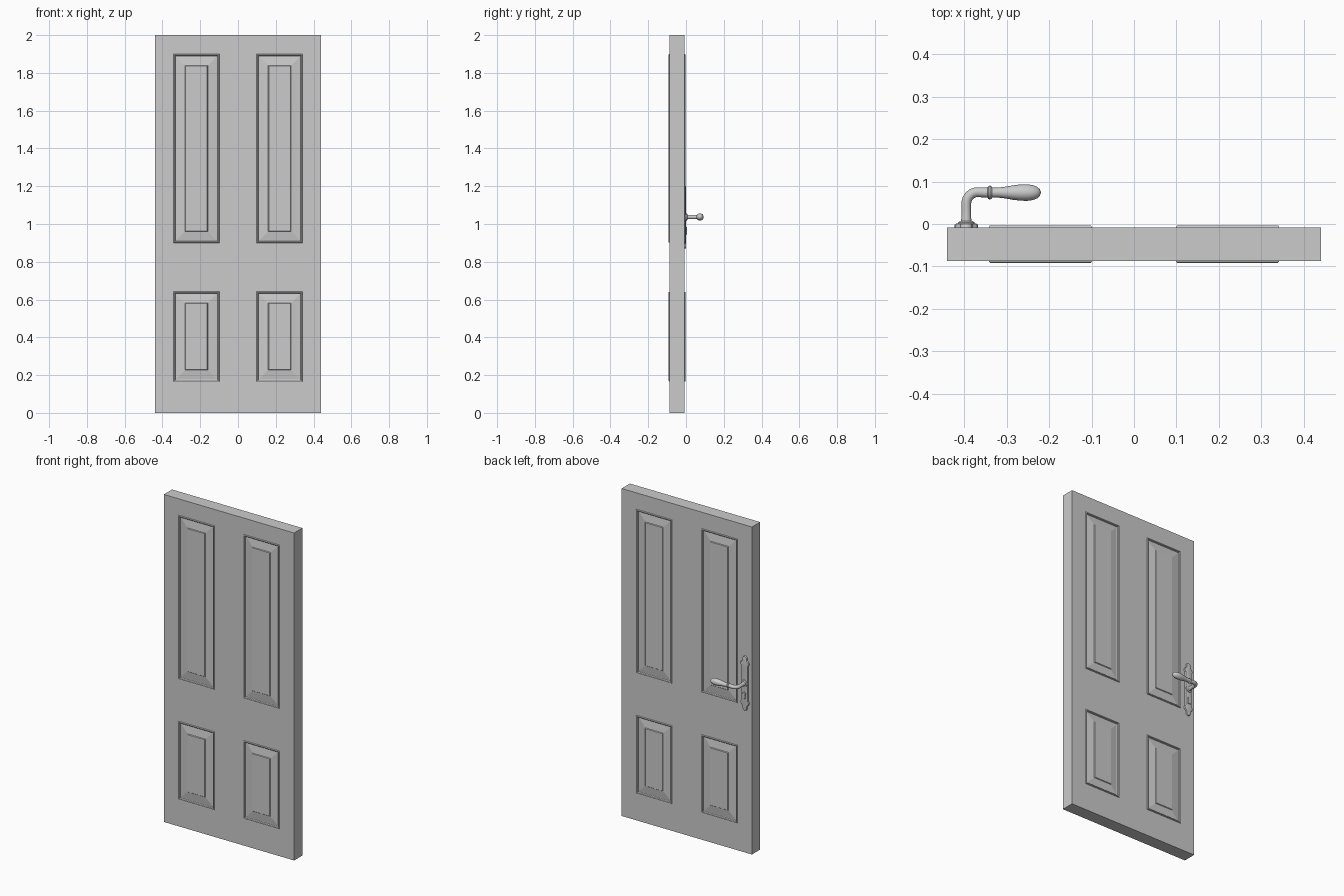
import bpy, bmesh, math
from mathutils import Vector

if "Cube" in bpy.data.objects:
    bpy.data.objects.remove(bpy.data.objects["Cube"])


def finish(name, bm, smooth=True):
    bmesh.ops.remove_doubles(bm, verts=bm.verts, dist=1e-5)
    bmesh.ops.recalc_face_normals(bm, faces=bm.faces)
    me = bpy.data.meshes.new(name)
    bm.to_mesh(me)
    bm.free()
    ob = bpy.data.objects.new(name, me)
    bpy.context.collection.objects.link(ob)
    if smooth:
        bpy.ops.object.select_all(action='DESELECT')
        ob.select_set(True)
        bpy.context.view_layer.objects.active = ob
        bpy.ops.object.shade_smooth_by_angle(angle=math.radians(35))
    return ob


# Door leaf: both faces are a grid whose panel cells carry a moulded profile
XS = [-0.44, -0.342, -0.099, 0.099, 0.342, 0.44]
ZS = [0.0, 0.165, 0.642, 0.9, 1.9, 2.0]
PROFILE = [(0, 0), (0.002, 0.004), (0.005, 0.005), (0.008, 0.003),
           (0.010, -0.006), (0.013, -0.007), (0.061, 0.0), (0.064, 0.004)]  # inset, height
FRONT, BACK = -0.087, -0.008


def door_face(bm, y, out):
    for i in range(5):
        for j in range(5):
            x0, x1, z0, z1 = XS[i], XS[i + 1], ZS[j], ZS[j + 1]
            steps = PROFILE if i in (1, 3) and j in (1, 3) else PROFILE[:1]
            prev = None
            for d, h in steps:
                yy = y + out * h
                ring = [bm.verts.new(p) for p in (
                    (x0 + d, yy, z0 + d), (x1 - d, yy, z0 + d),
                    (x1 - d, yy, z1 - d), (x0 + d, yy, z1 - d))]
                if prev:
                    for k in range(4):
                        n = (k + 1) % 4
                        bm.faces.new((prev[k], prev[n], ring[n], ring[k]))
                prev = ring
            bm.faces.new(prev)


bm = bmesh.new()
door_face(bm, FRONT, -1)
door_face(bm, BACK, 1)
bmesh.ops.remove_doubles(bm, verts=bm.verts, dist=1e-5)
rim = [e for e in bm.edges if e.is_boundary]
bmesh.ops.bridge_loops(bm, edges=rim)
finish("door_leaf", bm, smooth=False)

# Handle hardware on the back face
HX, HZ = -0.395, 1.037


def prism(name, outline, layers):
    """Stack scaled-in copies of an outline (x, z); layers are (inset, y)."""
    bm = bmesh.new()
    cx = sum(p[0] for p in outline) / len(outline)
    cz = sum(p[1] for p in outline) / len(outline)
    hw = max(abs(p[0] - cx) for p in outline)
    hh = max(abs(p[1] - cz) for p in outline)
    rings = [[bm.verts.new((cx + (x - cx) * (1 - d / hw), y, cz + (z - cz) * (1 - d / hh)))
              for x, z in outline] for d, y in layers]
    n = len(outline)
    for a, b in zip(rings, rings[1:]):
        for k in range(n):
            bm.faces.new((a[k], a[(k + 1) % n], b[(k + 1) % n], b[k]))
    bm.faces.new(rings[0])
    bm.faces.new(rings[-1])
    return finish(name, bm)


# Back plate with shaped, rounded ends: one quarter outline, mirrored twice
quarter = [(0.023, 0.0), (0.023, 0.108), (0.027, 0.113), (0.028, 0.122), (0.025, 0.131),
           (0.018, 0.136), (0.014, 0.142), (0.015, 0.150), (0.013, 0.159),
           (0.007, 0.165), (0.0, 0.167)]
right = [(x, -z) for x, z in reversed(quarter)] + quarter[1:]
outline = right + [(-x, z) for x, z in reversed(right[1:-1])]
prism("handle_plate", [(HX + x, 1.036 + z) for x, z in outline],
      [(0, BACK - 0.002), (0, -0.003), (0.002, 0.0), (0.006, 0.001)])

# Keyhole escutcheon: round head with a flared skirt
key = [(0.010 * math.sin(math.radians(a)), 0.975 + 0.010 * math.cos(math.radians(a)))
       for a in range(-140, 141, 20)]
key += [(0.009, 0.943), (-0.009, 0.943)]
prism("keyhole_cover", [(HX + x, z) for x, z in key],
      [(0, -0.003), (0, 0.003), (0.002, 0.005)])


def sweep(name, stations, seg=24):
    """Round section along a path in the xy plane: (point, direction, radius)."""
    bm = bmesh.new()
    rings = []
    for (x, y), a, r in stations:
        side = Vector((math.sin(a), -math.cos(a), 0))
        rings.append([bm.verts.new(Vector((x, y, HZ)) + side * (r * math.cos(t))
                                   + Vector((0, 0, r * math.sin(t))))
                      for t in (2 * math.pi * k / seg for k in range(seg))])
    for a, b in zip(rings, rings[1:]):
        for k in range(seg):
            bm.faces.new((a[k], a[(k + 1) % seg], b[(k + 1) % seg], b[k]))
    bm.faces.new(rings[0])
    bm.faces.new(rings[-1])
    return finish(name, bm)


UP = math.pi / 2

# Rose around the spindle
sweep("handle_rose", [((HX, y), UP, r) for y, r in (
    (-0.004, 0.024), (0.0, 0.023), (0.001, 0.020), (0.004, 0.019), (0.006, 0.016), (0.007, 0.012))])

# Lever: neck, bend, collar and swelling grip
LY, BR = 0.075, 0.027
st = [((HX, y), UP, r) for y, r in ((0.0, 0.013), (0.015, 0.0115), (0.035, 0.011))]
for k in range(9):
    a = UP * (1 - k / 8)
    st.append(((HX + BR * (1 - math.sin(a)), LY - BR + BR * math.cos(a)), a, 0.0115))
grip = [(-0.345, 0.012), (-0.343, 0.015), (-0.339, 0.0165), (-0.336, 0.015), (-0.334, 0.012),
        (-0.322, 0.0115), (-0.305, 0.0135), (-0.285, 0.017), (-0.268, 0.019), (-0.252, 0.0195),
        (-0.238, 0.0175), (-0.228, 0.0135), (-0.222, 0.008), (-0.2195, 0.002)]
st += [((x, LY - 0.001), 0.0, r) for x, r in grip]
sweep("lever_handle", st)
